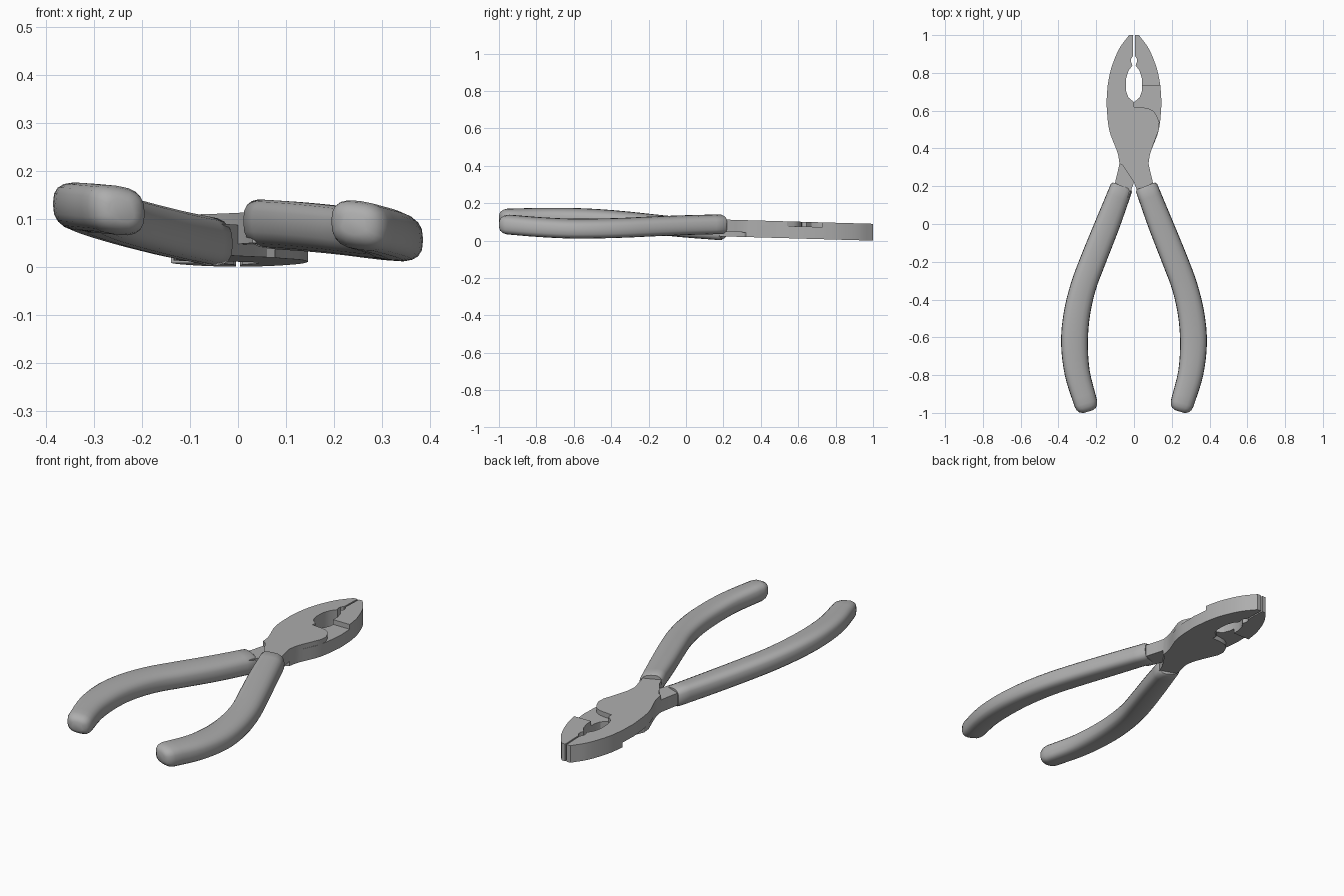
import bpy, bmesh, math
from mathutils import Vector

if "Cube" in bpy.data.objects:
    bpy.data.objects.remove(bpy.data.objects["Cube"], do_unlink=True)

steel = bpy.data.materials.new("plain grey")
steel.use_nodes = True
grey = (0.42, 0.42, 0.42, 1)
steel.diffuse_color = grey
steel.node_tree.nodes["Principled BSDF"].inputs["Base Color"].default_value = grey


def finish(name, bm, angle):
    bmesh.ops.recalc_face_normals(bm, faces=bm.faces[:])
    mesh = bpy.data.meshes.new(name)
    bm.to_mesh(mesh)
    bm.free()
    mesh.materials.append(steel)
    obj = bpy.data.objects.new(name, mesh)
    bpy.context.collection.objects.link(obj)
    bpy.ops.object.select_all(action='DESELECT')
    obj.select_set(True)
    bpy.context.view_layer.objects.active = obj
    bpy.ops.object.shade_smooth_by_angle(angle=math.radians(angle))
    return obj


def plate(name, outline, low, high, side):
    """Flat prism; side = -1 turns it half round the long axis. The head dips to the tip."""
    bm = bmesh.new()
    rings = [[bm.verts.new((side * x, y, 0.0735 - 0.0285 * y + side * z)) for x, y in outline]
             for z in (low, high)]
    for ring in rings:
        bm.faces.new(ring)
    n = len(outline)
    for i in range(n):
        j = (i + 1) % n
        bm.faces.new((rings[0][i], rings[0][j], rings[1][j], rings[1][i]))
    return finish(name, bm, 25)


def smooth_path(points, steps):
    """Catmull-Rom curve through points of any dimension."""
    p = [Vector(q) for q in points]
    p = [2 * p[0] - p[1]] + p + [2 * p[-1] - p[-2]]
    out = []
    for i in range(1, len(p) - 2):
        a, b, c, d = p[i - 1:i + 3]
        for k in range(steps):
            t = k / steps
            out.append(0.5 * (2 * b + (c - a) * t + (2 * a - 5 * b + 4 * c - d) * t * t
                              + (3 * b - a - 3 * c + d) * t ** 3))
    return out + [p[-2]]


# Half-head profiles: outer jaw curve, gripping edge, neck and lap joint
outer = smooth_path([(-0.026, 1), (-0.08, 0.925), (-0.122, 0.82), (-0.14, 0.73)], 4)
inner = [(-0.043, 0.73), (-0.042, 0.77), (-0.03, 0.81), (-0.008, 0.84), (-0.015, 0.855),
         (-0.015, 0.875), (-0.004, 0.89), (-0.004, 1)]
waist = smooth_path([(-0.146, 0.64), (-0.132, 0.5), (-0.088, 0.38), (-0.077, 0.32)], 4)
neck = [(-0.06, 0.31), (0, 0.22), (0.03, 0.14), (0.11, 0.14), (0.105, 0.2), (0.088, 0.27)]
flank = smooth_path([(0.077, 0.32), (0.088, 0.38), (0.132, 0.5)], 4)
lap = smooth_path([(0.134, 0.54), (0.11, 0.59), (0.07, 0.613), (0, 0.62)], 3)
throat = [(0, 0.645), (-0.03, 0.67), (-0.042, 0.705)]

for side, tag in ((1, "right"), (-1, "left")):
    plate(tag + "_lever_plate", outer + waist + neck + flank + lap + throat + inner,
          -0.02, 0.045, side)
    plate(tag + "_lever_jaw", outer + inner, -0.045, -0.02, side)


def section(across, half_width, half_height, roll, count=20):
    """Rounded-box cross-section, rolled a little."""
    pts = []
    for i in range(count):
        a = 2 * math.pi * i / count
        c, s = math.cos(a), math.sin(a)
        u = half_width * math.copysign(abs(c) ** 0.72, c)
        v = half_height * math.copysign(abs(s) ** 0.72, s)
        pts.append(across * u + Vector((0, 0, v + roll * u)))
    return pts


# Grip centre lines: distance out, distance along, half width
route = [(0.067, 0.19, 0.06), (0.14, 0, 0.066), (0.212, -0.18, 0.068), (0.268, -0.33, 0.068),
         (0.303, -0.48, 0.07), (0.315, -0.63, 0.071), (0.3, -0.79, 0.067), (0.255, -0.95, 0.062)]
heights = {"right": (0.088, 0.083, 0.076, 0.069, 0.065, 0.065, 0.073, 0.086),
           "left": (0.055, 0.07, 0.088, 0.104, 0.116, 0.122, 0.122, 0.118)}


def grip(name, side, zs):
    path = smooth_path([(side * x, y, z, w) for (x, y, w), z in zip(route, zs)], 4)
    centres = [Vector(p[:3]) for p in path]
    last = len(path) - 1
    stations = []
    for i, c in enumerate(centres):
        along = (centres[min(i + 1, last)] - centres[max(i - 1, 0)]).normalized()
        stations.append((c, along, path[i][3], 1.0))
    # bevelled front rim and domed rear end
    c, along, w, _ = stations[0]
    stations.insert(0, (c - along * 0.012, along, w, 0.86))
    c, along, w, _ = stations[-1]
    for reach, scale in ((0.02, 0.92), (0.036, 0.74), (0.045, 0.45)):
        stations.append((c + along * reach, along, w, scale))
    bm = bmesh.new()
    rings = []
    for c, along, w, scale in stations:
        across = Vector((-along.y, along.x, 0)).normalized()
        pts = section(across, w * scale, 0.051 * scale, -0.13 * across.x)
        rings.append([bm.verts.new(c + p) for p in pts])
    for a, b in zip(rings, rings[1:]):
        for i in range(len(a)):
            j = (i + 1) % len(a)
            bm.faces.new((a[i], a[j], b[j], b[i]))
    bm.faces.new(rings[0])
    bm.faces.new(rings[-1])
    finish(name, bm, 40)


for side, tag in ((1, "right"), (-1, "left")):
    grip(("left" if side > 0 else "right") + "_grip", side, heights[tag])
